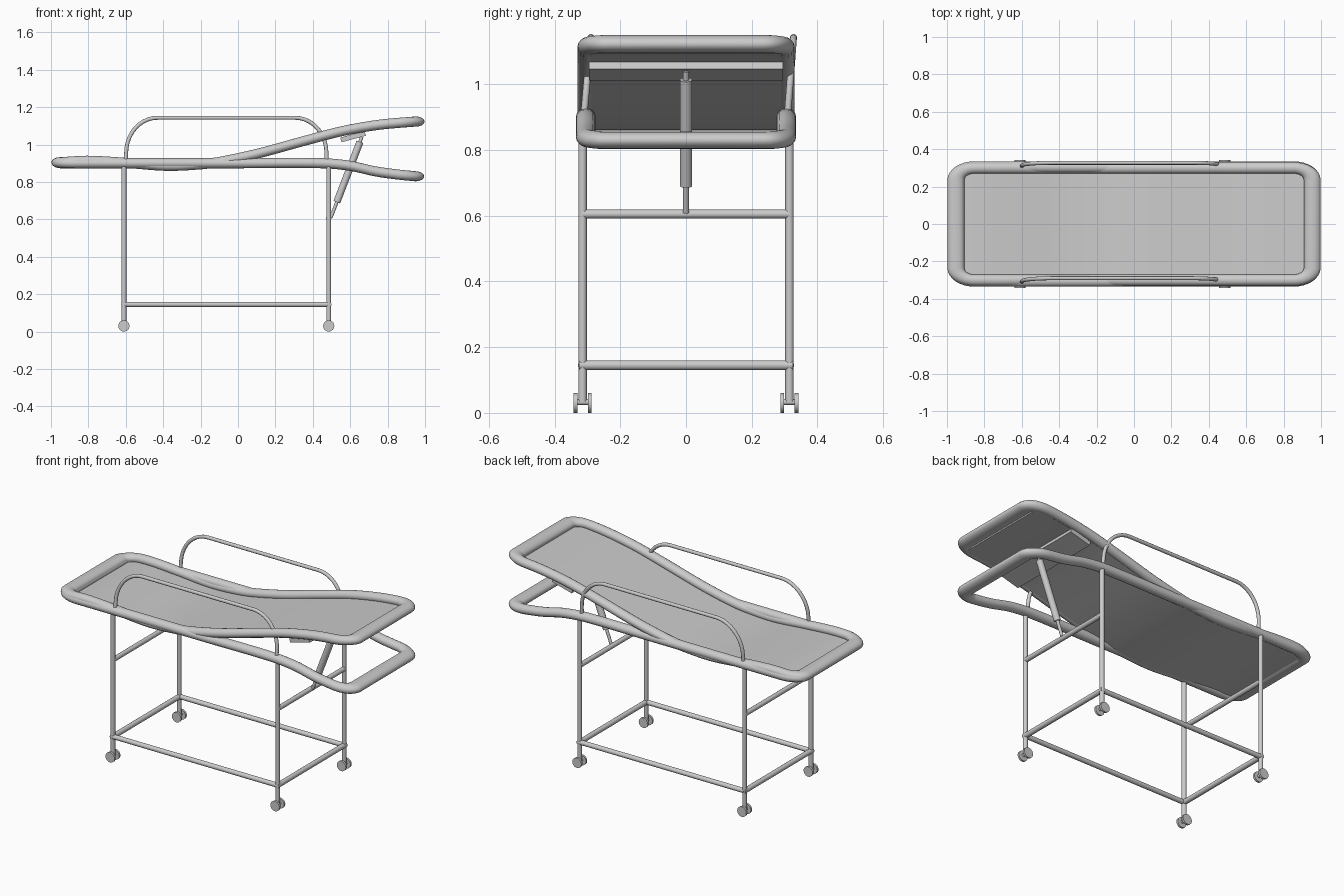
import bpy, bmesh, math
from mathutils import Vector

if "Cube" in bpy.data.objects:
    bpy.data.objects.remove(bpy.data.objects["Cube"])


def finish(name, bm, smooth=True):
    bmesh.ops.recalc_face_normals(bm, faces=bm.faces)
    me = bpy.data.meshes.new(name)
    bm.to_mesh(me)
    bm.free()
    ob = bpy.data.objects.new(name, me)
    bpy.context.collection.objects.link(ob)
    if smooth:
        bpy.ops.object.select_all(action='DESELECT')
        ob.select_set(True)
        bpy.context.view_layer.objects.active = ob
        bpy.ops.object.shade_smooth_by_angle(angle=math.radians(40))
    return ob


def rod(name, a, b, r, seg=16):
    a, b = Vector(a), Vector(b)
    d = b - a
    bm = bmesh.new()
    bmesh.ops.create_cone(bm, cap_ends=True, segments=seg, radius1=r, radius2=r, depth=d.length)
    ob = finish(name, bm)
    ob.location = (a + b) / 2
    ob.rotation_euler = d.to_track_quat('Z', 'Y').to_euler()
    return ob


def height(pts, x):
    """Smooth height curve through (x, z) points."""
    n = len(pts)
    x = min(max(x, pts[0][0]), pts[-1][0])
    i = next(k for k in range(n - 1) if x <= pts[k + 1][0])

    def slope(k):
        p, q = pts[max(k - 1, 0)], pts[min(k + 1, n - 1)]
        return (q[1] - p[1]) / (q[0] - p[0])
    (x0, z0), (x1, z1) = pts[i], pts[i + 1]
    h = x1 - x0
    t = (x - x0) / h
    return ((2*t**3 - 3*t**2 + 1) * z0 + (t**3 - 2*t**2 + t) * h * slope(i)
            + (3*t**2 - 2*t**3) * z1 + (t**3 - t**2) * h * slope(i + 1))


def tube(bm, path, normals, r, closed, sides=16):
    """Sweep a circle along a path, given one in-section normal and its partner."""
    rings = []
    for p, (u, v) in zip(path, normals):
        rings.append([bm.verts.new(p + r * (math.cos(a) * u + math.sin(a) * v))
                      for a in (2 * math.pi * k / sides for k in range(sides))])
    for i in range(len(rings) if closed else len(rings) - 1):
        A, B = rings[i], rings[(i + 1) % len(rings)]
        for k in range(sides):
            m = (k + 1) % sides
            bm.faces.new((A[k], A[m], B[m], B[k]))
    if not closed:
        bm.faces.new(rings[0])
        bm.faces.new(rings[-1])


def bed_frame(name, curve, half_x, half_y, r=0.03, stretch=1.5):
    """Rounded rectangular tube, stretched lengthwise and bent to a side curve."""
    c = 0.065
    hx, hy = half_x / stretch - r - c, half_y - r - c
    path, normals = [], []
    for q, (sx, sy) in enumerate(((1, 1), (-1, 1), (-1, -1), (1, -1))):
        for k in range(9):
            a = math.pi / 2 * (q + k / 8)
            u = Vector((math.cos(a), math.sin(a), 0))
            path.append(Vector((sx * hx, sy * hy, 0)) + c * u)
            normals.append((u, Vector((0, 0, 0.9))))
        if q in (0, 2):
            for k in range(1, 36):
                path.append(Vector((sx * hx * (1 - 2 * k / 36), sy * (hy + c), 0)))
                normals.append((Vector((0, sy, 0)), Vector((0, 0, 0.9))))
    bm = bmesh.new()
    tube(bm, path, normals, r, True)
    for v in bm.verts:
        v.co.x *= stretch
        v.co.z += height(curve, v.co.x)
    return finish(name, bm)


# Bed frames: flat base with lowered end, and raised backrest frame
base_curve = [(-0.95, 0.90), (0, 0.90), (0.45, 0.90), (0.6, 0.886), (0.73, 0.857),
              (0.85, 0.840), (0.95, 0.830)]
top_curve = [(-0.95, 0.905), (-0.8, 0.913), (-0.6, 0.902), (-0.38, 0.886), (-0.2, 0.894),
             (-0.1, 0.907), (0.1, 0.950), (0.35, 1.018), (0.55, 1.07), (0.75, 1.105),
             (0.95, 1.123)]
bed_frame("base_frame", base_curve, 0.995, 0.335)
bed_frame("backrest_frame", top_curve, 0.998, 0.33)

# Bed sheet panel following the backrest frame
bm = bmesh.new()
rows = []
for i in range(49):
    x = -0.93 + 1.85 * i / 48
    z = height(top_curve, x) - 0.012
    rows.append([bm.verts.new((x, y, z + dz))
                 for y, dz in ((-0.29, 0), (0.29, 0), (0.29, -0.014), (-0.29, -0.014))])
for A, B in zip(rows, rows[1:]):
    for k in range(4):
        m = (k + 1) % 4
        bm.faces.new((A[k], A[m], B[m], B[k]))
bm.faces.new(rows[0])
bm.faces.new(rows[-1])
finish("bed_panel", bm)

# Legs, casters and lower side bars
LX, LY = (-0.61, 0.485), 0.315
for sy in (-1, 1):
    y = sy * LY
    for x in LX:
        rod("leg", (x, y, 0.035), (x, y, 0.9), 0.013)
        rod("caster_axle", (x, y - 0.02, 0.033), (x, y + 0.02, 0.033), 0.009)
        for s in (-1, 1):
            rod("caster_wheel", (x, y + s * 0.016, 0.03), (x, y + s * 0.028, 0.03), 0.03, 24)
    rod("lower_side_bar", (LX[0], y, 0.145), (LX[1], y, 0.145), 0.014)

# Cross bars at both ends
for x in LX:
    rod("lower_cross_bar", (x, -LY - 0.01, 0.145), (x, LY + 0.01, 0.145), 0.015)
    rod("upper_cross_bar", (x, -LY, 0.605), (x, LY, 0.605), 0.014)

# Hand rails with rounded ends, leaning slightly sideways
for name, y0, y1 in (("right_rail", -0.312, -0.29), ("left_rail", 0.308, 0.327)):
    pts = [(-0.6, 0.89)]
    for cx, a0 in ((-0.43, math.pi), (0.305, math.pi / 2)):
        for k in range(11):
            a = a0 - math.pi / 2 * k / 10
            pts.append((cx + 0.168 * math.cos(a), 0.955 + 0.188 * math.sin(a)))
    pts.append((0.475, 0.89))
    path = [Vector((x, y0 + (y1 - y0) * (z - 0.89) / 0.25, z)) for x, z in pts]
    normals = []
    for i in range(len(path)):
        t = (path[min(i + 1, len(path) - 1)] - path[max(i - 1, 0)]).normalized()
        u = t.cross(Vector((0, 1, 0))).normalized()
        normals.append((u, t.cross(u)))
    bm = bmesh.new()
    tube(bm, path, normals, 0.0105, False, 12)
    finish(name, bm)

# Gas strut from the cross bar to the backrest
a, b = Vector((0.497, 0, 0.61)), Vector((0.662, 0, 1.04))
rod("strut_rod", a, b, 0.009)
rod("strut_cylinder", a.lerp(b, 0.19), a.lerp(b, 0.94), 0.019)

# Support plate under the backrest
bm = bmesh.new()
bmesh.ops.create_cube(bm, size=1)
bmesh.ops.scale(bm, vec=(0.135, 0.59, 0.026), verts=bm.verts)
plate = finish("support_plate", bm, False)
plate.location = (0.615, 0, 1.042)
plate.rotation_euler = (0, -math.radians(15), 0)
